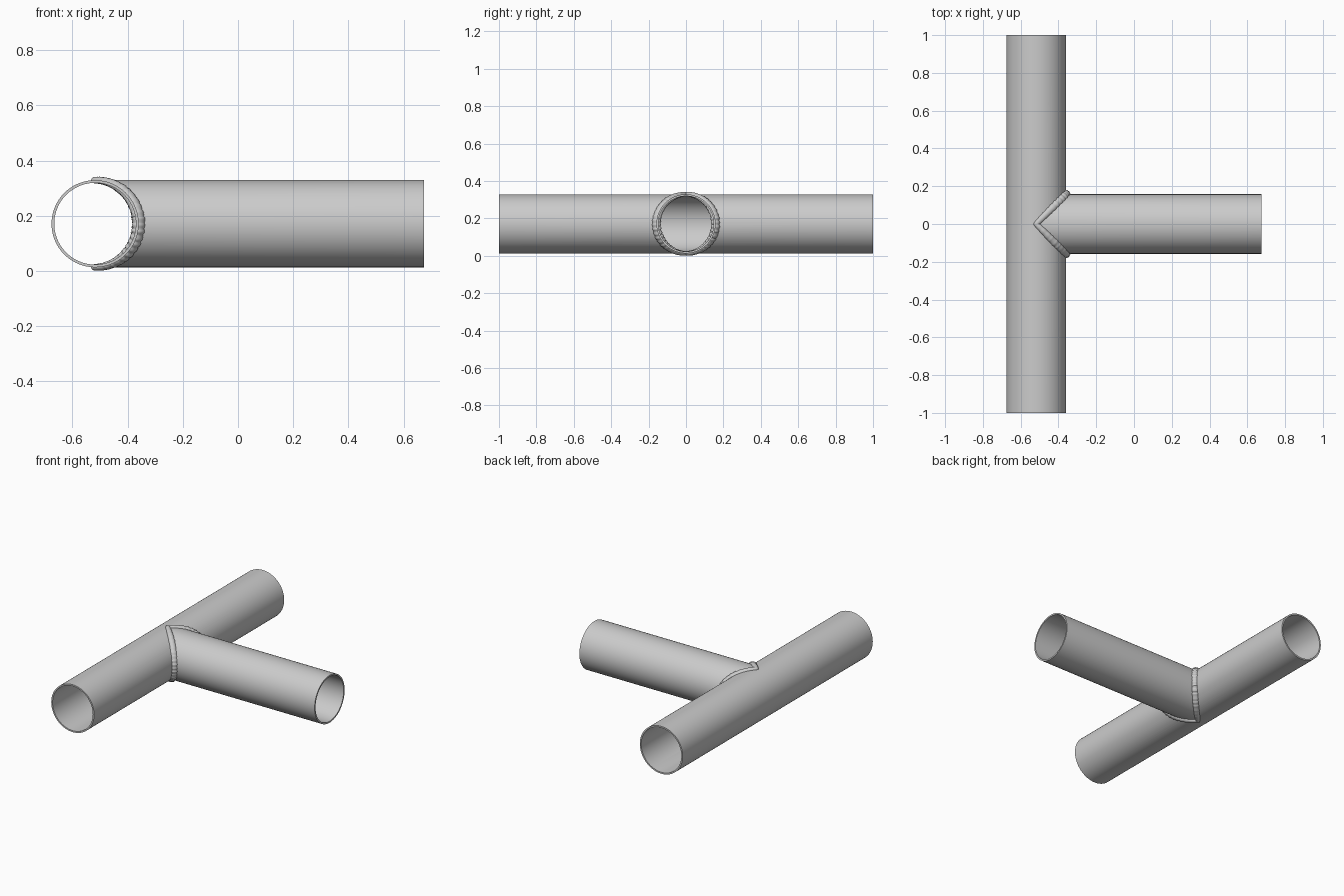
import bpy, bmesh, math, random
from mathutils import Vector

if "Cube" in bpy.data.objects:
    bpy.data.objects.remove(bpy.data.objects["Cube"])

random.seed(4)
CX, CZ = -0.518, 0.171      # axis of the main pipe
R, RI = 0.158, 0.148        # outer and inner radius
END_X = 0.675
N = 96


def make_object(name, bm):
    bmesh.ops.recalc_face_normals(bm, faces=bm.faces)
    mesh = bpy.data.meshes.new(name)
    bm.to_mesh(mesh)
    bm.free()
    obj = bpy.data.objects.new(name, mesh)
    bpy.context.collection.objects.link(obj)
    return obj


def smooth(obj, degrees):
    bpy.ops.object.select_all(action='DESELECT')
    obj.select_set(True)
    bpy.context.view_layer.objects.active = obj
    bpy.ops.object.shade_smooth_by_angle(angle=math.radians(degrees))


def closed_loops(name, rings, n, cyclic=True):
    """Skin a list of point rings; cyclic joins the last ring to the first."""
    bm = bmesh.new()
    vs = [[bm.verts.new(p) for p in ring] for ring in rings]
    count = len(vs) if cyclic else len(vs) - 1
    for i in range(count):
        a, b = vs[i], vs[(i + 1) % len(vs)]
        for j in range(n):
            k = (j + 1) % n
            bm.faces.new((a[j], a[k], b[k], b[j]))
    if not cyclic:
        bm.faces.new(vs[0])
        bm.faces.new(vs[-1])
    return make_object(name, bm)


angles = [2 * math.pi * i / N for i in range(N)]


def ring_y(r, y):
    return [(CX + r * math.cos(a), y, CZ + r * math.sin(a)) for a in angles]


def ring_x(r, x):
    return [(x, r * math.cos(a), CZ + r * math.sin(a)) for a in angles]


def saddle(r):
    # end of the branch coped onto the main pipe's outer wall
    return [(CX + math.sqrt(max(R * R - (r * math.sin(a)) ** 2, 0)),
             r * math.cos(a), CZ + r * math.sin(a)) for a in angles]


# Main pipe, open through the branch
main = closed_loops("main_pipe", [ring_y(R, -1), ring_y(R, 1), ring_y(RI, 1), ring_y(RI, -1)], N)
cutter = closed_loops("branch_hole_cutter", [ring_x(RI - 0.001, CX), ring_x(RI - 0.001, 0)], N, False)
cut = main.modifiers.new("branch_hole", 'BOOLEAN')
cut.operation, cut.solver, cut.object = 'DIFFERENCE', 'EXACT', cutter
bpy.context.view_layer.objects.active = main
bpy.ops.object.modifier_apply(modifier=cut.name)
bpy.data.objects.remove(cutter)
smooth(main, 30)

# Branch pipe
branch = closed_loops("branch_pipe", [saddle(R), ring_x(R, END_X), ring_x(RI, END_X), saddle(RI)], N)
smooth(branch, 30)

# Weld bead: rippled tube following the joint
STEPS, SIDES = 240, 14


def joint(t):
    y = R * math.cos(t)
    return Vector((CX + abs(y), y, CZ + R * math.sin(t)))


bead = []
for i in range(STEPS):
    t = 2 * math.pi * i / STEPS
    p, c, s = joint(t), math.cos(t), math.sin(t)
    tangent = (joint(t + 0.02) - joint(t - 0.02)).normalized()
    out = Vector((abs(c), c, 2 * s)).normalized()
    side = tangent.cross(out).normalized()
    r = 0.012 + 0.009 * abs(c)
    r += abs(c) * (0.0015 * math.sin(46 * t) + random.uniform(-0.0012, 0.0012))
    bead.append([p + out * (r * math.cos(2 * math.pi * j / SIDES))
                 + side * (1.2 * r * math.sin(2 * math.pi * j / SIDES))
                 for j in range(SIDES)])
smooth(closed_loops("weld_bead", bead, SIDES), 50)
